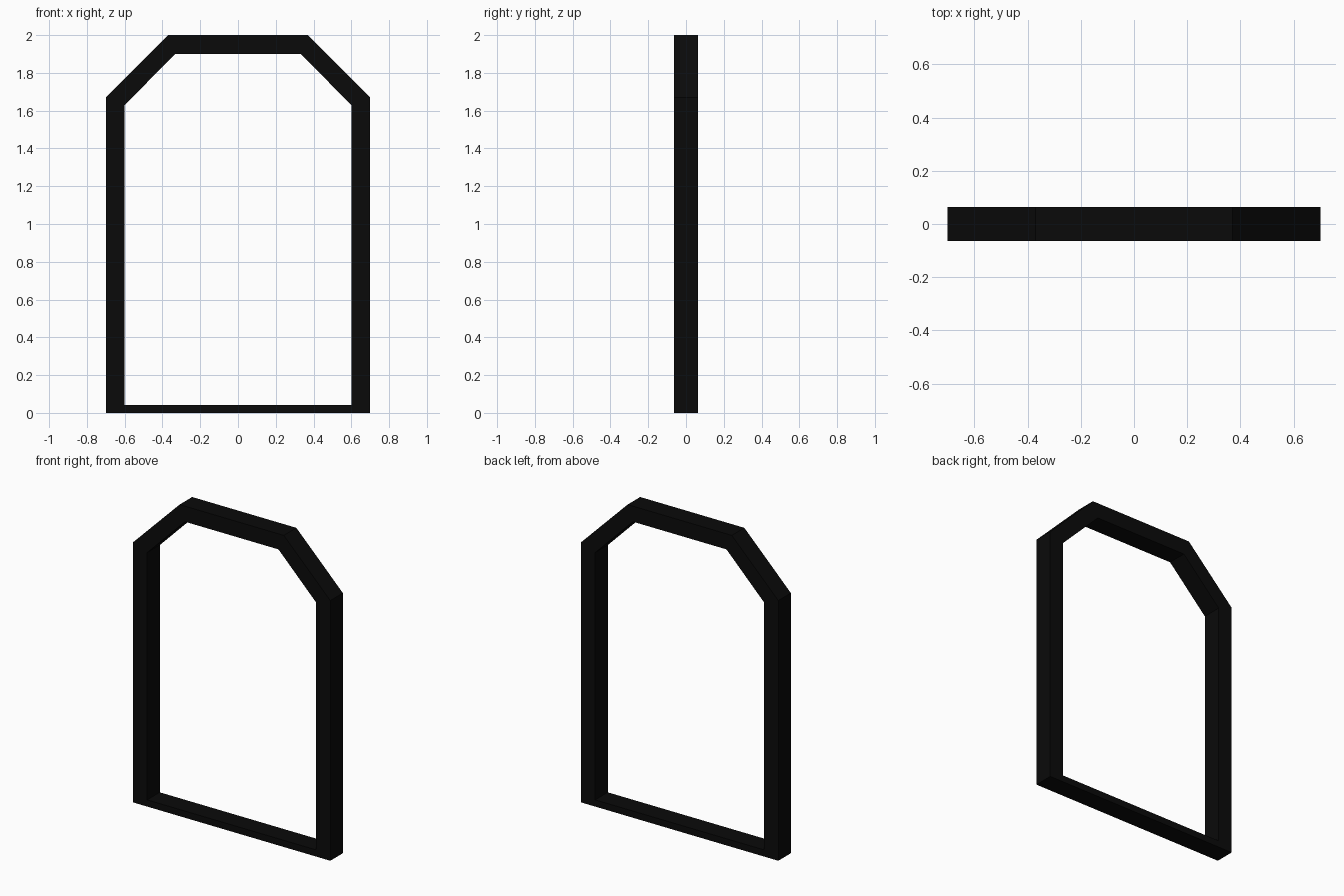
import bpy
import bmesh

if "Cube" in bpy.data.objects:
    bpy.data.objects.remove(bpy.data.objects["Cube"])

HALF_DEPTH = 0.0635

black = bpy.data.materials.new("black_paint")
black.diffuse_color = (0.003, 0.003, 0.003, 1)
black.use_nodes = True
black.node_tree.nodes["Principled BSDF"].inputs["Base Color"].default_value = black.diffuse_color


def mirrored(right_side):
    """Close a right-hand profile by reflecting it across x = 0."""
    return right_side + [(-x, z) for x, z in reversed(right_side)]


# Outer and inner outlines, right half from bottom to top
outer = mirrored([(0.70, 0.0), (0.70, 1.67), (0.37, 2.0)])
inner = mirrored([(0.60, 0.043), (0.60, 1.63), (0.332, 1.90)])

# Mitred frame: jambs, chamfered corners, head and thin sill
bm = bmesh.new()
rings = [[bm.verts.new((x, y, z)) for x, z in outline]
         for outline, y in ((outer, -HALF_DEPTH), (outer, HALF_DEPTH),
                            (inner, HALF_DEPTH), (inner, -HALF_DEPTH))]
count = len(outer)
for r in range(4):
    a, b = rings[r], rings[(r + 1) % 4]
    for i in range(count):
        j = (i + 1) % count
        bm.faces.new((a[i], a[j], b[j], b[i]))
bmesh.ops.recalc_face_normals(bm, faces=bm.faces)

mesh = bpy.data.meshes.new("door_frame")
bm.to_mesh(mesh)
bm.free()
mesh.materials.append(black)
frame = bpy.data.objects.new("door_frame", mesh)
bpy.context.collection.objects.link(frame)
